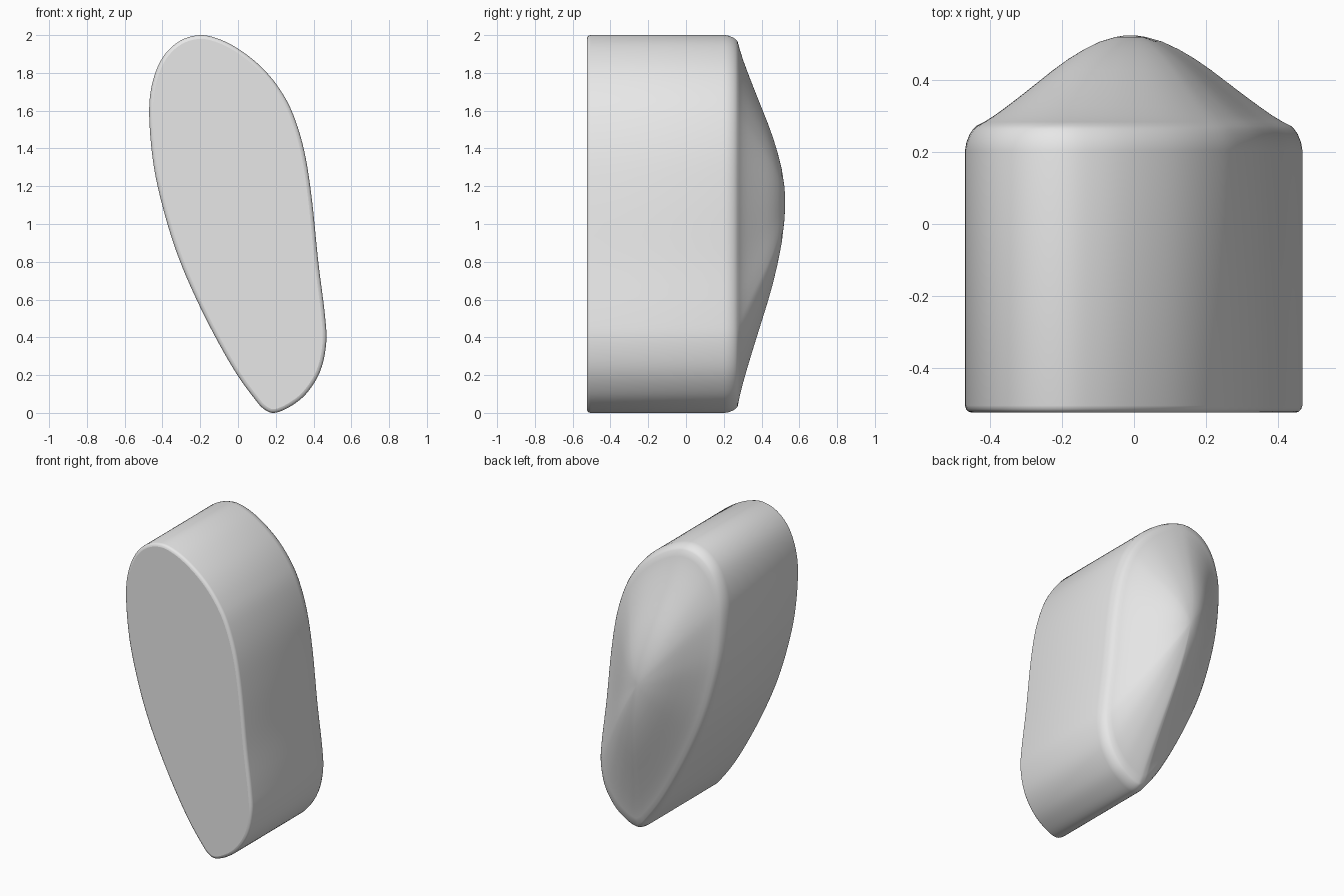
import bpy, bmesh
from mathutils import Vector

if "Cube" in bpy.data.objects:
    bpy.data.objects.remove(bpy.data.objects["Cube"])

# Outline of the front view (x, z), clockwise from the top
OUTLINE = [(-.20, 2.0), (-.09, 1.975), (.02, 1.915), (.13, 1.825), (.22, 1.715), (.29, 1.585),
           (.35, 1.39), (.39, 1.14), (.425, .80), (.46, .52), (.467, .37), (.435, .22),
           (.36, .10), (.27, .03), (.19, 0), (.135, .022), (.09, .072), (0, .195), (-.10, .365),
           (-.21, .58), (-.31, .81), (-.385, 1.04), (-.445, 1.30), (-.47, 1.57),
           (-.455, 1.74), (-.40, 1.88), (-.31, 1.968)]
PEAK = Vector((-.01, 1.12))
STEPS = 5


def smooth_loop(pts):
    """Closed Catmull-Rom curve through the points."""
    p = [Vector(q) for q in pts]
    n, out = len(p), []
    for i in range(n):
        a, b, c, d = (p[(i + k) % n] for k in (-1, 0, 1, 2))
        for s in range(STEPS):
            t = s / STEPS
            out.append(.5 * (2 * b + (c - a) * t + (2 * a - 5 * b + 4 * c - d) * t ** 2
                             + (3 * b - a - 3 * c + d) * t ** 3))
    return out


def inset(loop, dist):
    """Move a clockwise loop inward by a distance."""
    out = []
    for i, q in enumerate(loop):
        tan = (loop[(i + 1) % len(loop)] - loop[i - 1]).normalized()
        out.append(q + Vector((tan.y, -tan.x)) * dist)
    return out


base = smooth_loop(OUTLINE)
rim = inset(base, .032)
rings = []

# Flat front with a small fillet, straight wall, larger rear fillet
for d, y in [(.02, -.525), (.010, -.522), (.003, -.515), (0, -.505), (0, .205),
             (.004, .228), (.013, .25), (.022, .263)]:
    rings.append((inset(base, d), y))

# Domed back, shrinking towards the peak
for t, y in [(1, .273), (.95, .284), (.88, .303), (.8, .328), (.7, .361), (.6, .395), (.5, .429),
             (.4, .46), (.3, .486), (.2, .507), (.1, .520), (.04, .5243)]:
    rings.append(([PEAK + (q - PEAK) * t for q in rim], y))

bm = bmesh.new()
loops = [[bm.verts.new((q.x, y, q.y)) for q in pts] for pts, y in rings]
n = len(base)
for lo, hi in zip(loops, loops[1:]):
    for i in range(n):
        j = (i + 1) % n
        bm.faces.new((lo[i], lo[j], hi[j], hi[i]))
tip = bm.verts.new((PEAK.x, .525, PEAK.y))
for i in range(n):
    bm.faces.new((loops[-1][i], loops[-1][(i + 1) % n], tip))
front = bm.faces.new(loops[0])
bmesh.ops.recalc_face_normals(bm, faces=bm.faces)
for f in bm.faces:
    f.smooth = f is not front

mesh = bpy.data.meshes.new("domed_block")
bm.to_mesh(mesh)
bm.free()
block = bpy.data.objects.new("domed_block", mesh)
bpy.context.collection.objects.link(block)

grey = bpy.data.materials.new("light grey")
grey.diffuse_color = (.8, .8, .8, 1)
grey.use_nodes = True
grey.node_tree.nodes["Principled BSDF"].inputs["Base Color"].default_value = grey.diffuse_color
mesh.materials.append(grey)
